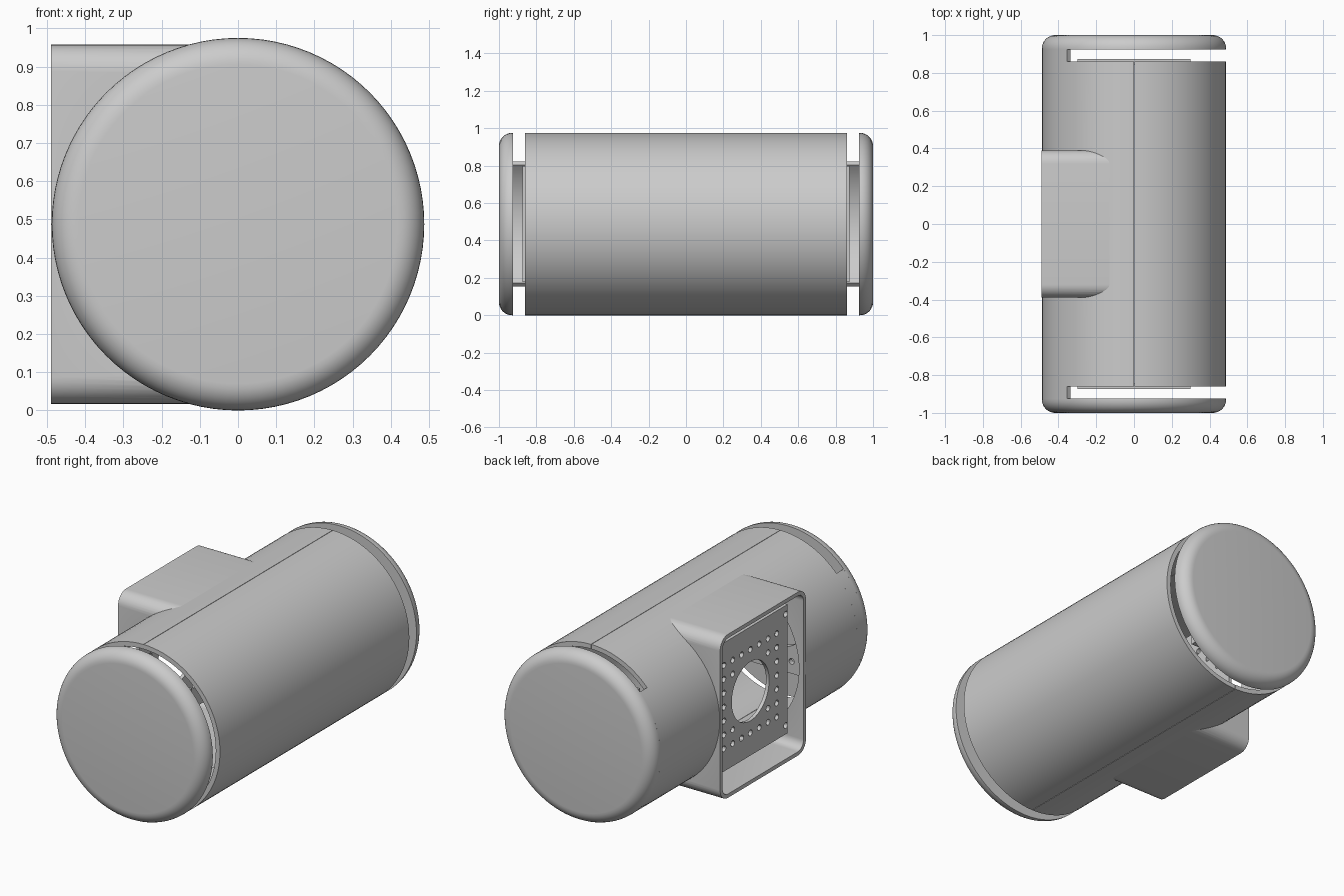
import bpy, bmesh, math
from mathutils import Vector, Matrix

if "Cube" in bpy.data.objects:
    bpy.data.objects.remove(bpy.data.objects["Cube"])

R, RI, CZ = 0.4875, 0.461, 0.4875      # outer / inner radius, axis height


def finish(name, bm):
    bmesh.ops.recalc_face_normals(bm, faces=bm.faces[:])
    me = bpy.data.meshes.new(name)
    bm.to_mesh(me)
    bm.free()
    ob = bpy.data.objects.new(name, me)
    bpy.context.collection.objects.link(ob)
    return ob


def place(axis, u, v, w):
    return Vector((w, u, v + CZ)) if axis == 'x' else Vector((u, w, v + CZ))


def prism(name, pts, axis, a, b):
    """Extrude a 2D outline along an axis from a to b."""
    bm = bmesh.new()
    face = bm.faces.new([bm.verts.new(place(axis, u, v, a)) for u, v in pts])
    ext = bmesh.ops.extrude_face_region(bm, geom=[face])
    move = Vector((b - a, 0, 0)) if axis == 'x' else Vector((0, b - a, 0))
    bmesh.ops.translate(bm, vec=move, verts=[g for g in ext['geom'] if isinstance(g, bmesh.types.BMVert)])
    return finish(name, bm)


def arc(r, a0, a1, n, cx=0, cy=0):
    return [(cx + r * math.cos(math.radians(a0 + (a1 - a0) * i / n)),
             cy + r * math.sin(math.radians(a0 + (a1 - a0) * i / n))) for i in range(n + 1)]


def band(a0, a1, n):
    return arc(R, a0, a1, n) + arc(RI, a1, a0, n)


def rounded(hu, hv, r):
    pts = []
    for k, (su, sv) in enumerate([(1, 1), (-1, 1), (-1, -1), (1, -1)]):
        pts += arc(r, 90 * k, 90 * k + 90, 8, su * (hu - r), sv * (hv - r))
    return pts


def cut(ob, *cutters):
    for c in cutters:
        m = ob.modifiers.new("cut", 'BOOLEAN')
        m.operation, m.solver, m.object = 'DIFFERENCE', 'EXACT', c
        bpy.context.view_layer.objects.active = ob
        bpy.ops.object.modifier_apply(modifier=m.name)


def perforated_board(name, axis, hu, hv, a, b):
    """Plate with a big centre hole, a square ring of small holes and corner holes."""
    board = prism(name, [(hu, hv), (-hu, hv), (-hu, -hv), (hu, -hv)], axis, a, b)
    spots = [(i * .08, j * .08) for i in range(-3, 4) for j in range(-3, 4) if max(abs(i), abs(j)) == 3]
    spots += [(su * .16, sv * .16) for su in (-1, 1) for sv in (-1, 1)]
    if hu > .33:
        spots += [(su * .32, sv * .32) for su in (-1, 1) for sv in (-1, 1)]
    turn = Matrix.Rotation(math.pi / 2, 4, 'Y' if axis == 'x' else 'X')
    bm = bmesh.new()
    for u, v, r, n in [(0, 0, .17, 48)] + [(u, v, .017, 12) for u, v in spots]:
        bmesh.ops.create_cone(bm, cap_ends=True, segments=n, radius1=r, radius2=r, depth=.2,
                              matrix=Matrix.Translation(place(axis, u, v, (a + b) / 2)) @ turn)
    holes = finish("hole_cutter", bm)
    cut(board, holes)
    helpers.append(holes)
    return board


helpers = []

# two half shells with a hairline seam between them
front_cover = prism("front_cover", band(-89.7, 89.7, 48), 'y', -.86, .86)
back_shell = prism("back_shell", band(90, 270, 48), 'y', -.86, .86)

# mounting box, open at the back, merging into the shell
box = prism("mounting_box", rounded(.39, .47, .07), 'x', -.49, -.08)
void = prism("void_cutter", rounded(.368, .448, .05), 'x', -.6, -.05)
core = prism("core_cutter", arc(RI + .012, 0, 357, 119), 'y', -.7, .7)
helpers += [void, core]
cut(box, core, void)
cut(back_shell, void)

# perforated boards: one in the box, one at each end of the tube
perforated_board("rear_board", 'x', .338, .37, -.41, -.39)
for s, side in ((-1, "front"), (1, "back")):
    perforated_board(side + "_end_board", 'y', .3, .31, s * .845, s * .873)

    # curved bridge joining cap to back shell
    prism(side + "_bridge", band(136.7, 223.3, 24), 'y', s * .859, s * .927)

    # end cap with a rounded outer rim
    rim = .07
    profile = [(0, .925), (R, .925)] + arc(rim, 0, 90, 8, R - rim, 1 - rim) + [(0, 1)]
    bm = bmesh.new()
    vs = [bm.verts.new((r, s * y, CZ)) for r, y in profile]
    es = [bm.edges.new(p) for p in zip(vs, vs[1:])]
    bmesh.ops.spin(bm, geom=vs + es, cent=(0, 0, CZ), axis=(0, 1, 0), angle=2 * math.pi, steps=96)
    bmesh.ops.remove_doubles(bm, verts=bm.verts[:], dist=1e-5)
    finish(side + "_cap", bm)

for h in helpers:
    bpy.data.objects.remove(h, do_unlink=True)

# smooth shading with crisp edges
bpy.ops.object.select_all(action='SELECT')
bpy.ops.object.shade_smooth_by_angle(angle=math.radians(30))
